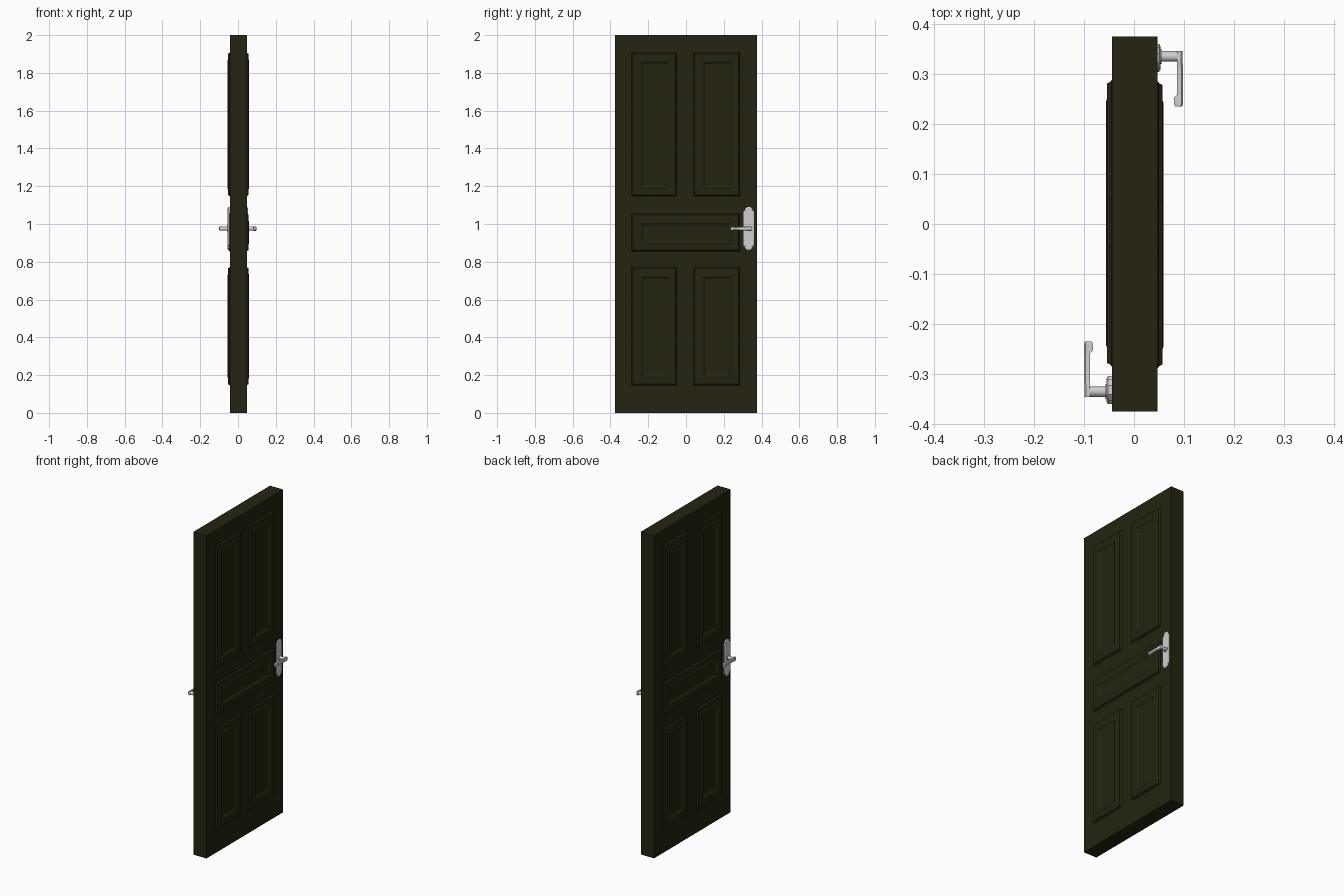
import bpy, bmesh, math
from mathutils import Matrix, Vector

if "Cube" in bpy.data.objects:
    bpy.data.objects.remove(bpy.data.objects["Cube"])


def material(name, rgb):
    m = bpy.data.materials.new(name)
    m.diffuse_color = (*rgb, 1)
    m.use_nodes = True
    m.node_tree.nodes["Principled BSDF"].inputs["Base Color"].default_value = m.diffuse_color
    return m


WOOD = material("dark_olive_wood", (0.018, 0.0175, 0.0055))
METAL = material("satin_metal", (0.62, 0.62, 0.62))


def finish(name, bm, mat, matrix):
    bmesh.ops.transform(bm, matrix=matrix, verts=bm.verts)
    bmesh.ops.recalc_face_normals(bm, faces=bm.faces)
    me = bpy.data.meshes.new(name)
    bm.to_mesh(me)
    bm.free()
    me.materials.append(mat)
    ob = bpy.data.objects.new(name, me)
    bpy.context.collection.objects.link(ob)
    return ob


def loft(bm, rings):
    """Skin a list of equal-length closed rings and cap both ends."""
    loops = [[bm.verts.new(p) for p in r] for r in rings]
    for a, b in zip(loops, loops[1:]):
        n = len(a)
        for i in range(n):
            bm.faces.new((a[i], a[(i + 1) % n], b[(i + 1) % n], b[i]))
    bm.faces.new(loops[0])
    bm.faces.new(loops[-1])


def panel(name, y0, y1, z0, z1, matrix):
    # moulding section: (inset from outer edge, height x)
    section = [(0, 0.043), (0, 0.046), (0.004, 0.049), (0.007, 0.055), (0.037, 0.055),
               (0.043, 0.0575), (0.049, 0.0575), (0.062, 0.049)]
    bm = bmesh.new()
    loft(bm, [[(x, y0 + i, z0 + i), (x, y1 - i, z0 + i), (x, y1 - i, z1 - i), (x, y0 + i, z1 - i)]
              for i, x in section])
    finish(name, bm, WOOD, matrix)


def handle(side, matrix):
    cy, cz = 0.332, 0.976
    # backplate with shouldered, tapered ends
    half = [(0.028, 0.0), (0.028, 0.088), (0.021, 0.096), (0.021, 0.102), (0.009, 0.113)]
    quad = half[1:]
    outline = (quad + [(-y, z) for y, z in reversed(quad)]
               + [(-y, -z) for y, z in quad] + [(y, -z) for y, z in reversed(quad)])
    bm = bmesh.new()
    loft(bm, [[(x, cy + y * s, cz + z * (1 - (1 - s) * 0.3)) for y, z in outline]
              for x, s in [(0.043, 1), (0.051, 1), (0.0535, 0.86)]])
    finish(side + "_handle_plate", bm, METAL, matrix)

    # round collar and spindle
    bm = bmesh.new()
    rings = []
    for x, r in [(0.050, 0.015), (0.056, 0.015), (0.056, 0.0105), (0.090, 0.0105)]:
        rings.append([(x, 0.335 + r * math.cos(a * math.tau / 16), cz + r * math.sin(a * math.tau / 16))
                      for a in range(16)])
    loft(bm, rings)
    finish(side + "_handle_spindle", bm, METAL, matrix)

    # lever bar with hooked tip: (y, inner x, outer x, half height)
    stations = [(0.346, 0.087, 0.098, 0.012), (0.325, 0.087, 0.098, 0.012),
                (0.310, 0.087, 0.099, 0.010), (0.258, 0.087, 0.099, 0.009),
                (0.252, 0.081, 0.099, 0.0095), (0.240, 0.081, 0.099, 0.0095),
                (0.235, 0.083, 0.097, 0.009)]
    bm = bmesh.new()
    c = 0.003
    loft(bm, [[(a, y, cz - h), (b - c, y, cz - h), (b, y, cz - h + c),
               (b, y, cz + h - c), (b - c, y, cz + h), (a, y, cz + h)]
              for y, a, b, h in stations])
    finish(side + "_handle_lever", bm, METAL, matrix)


# door slab
OFF = 0.0015
bm = bmesh.new()
bmesh.ops.create_cube(bm, size=1)
finish("door_slab", bm, WOOD,
       Matrix.Translation((OFF, 0, 1)) @ Matrix.Diagonal((0.09, 0.75, 2, 1)))

# panels and handle on both faces (second face is turned half a circle)
PANELS = {"upper_left": (-0.288, -0.048, 1.147, 1.908), "upper_right": (0.041, 0.285, 1.147, 1.908),
          "middle": (-0.288, 0.285, 0.855, 1.055),
          "lower_left": (-0.288, -0.048, 0.145, 0.772), "lower_right": (0.041, 0.285, 0.145, 0.772)}
for side, angle in (("front", 0), ("rear", math.pi)):
    turn = Matrix.Rotation(angle, 4, 'Z')
    for name, rect in PANELS.items():
        panel(f"{side}_{name}_panel", *rect, Matrix.Translation((OFF, 0, 0)) @ turn)
    handle(side, Matrix.Translation((-0.001, 0, 0)) @ turn)
